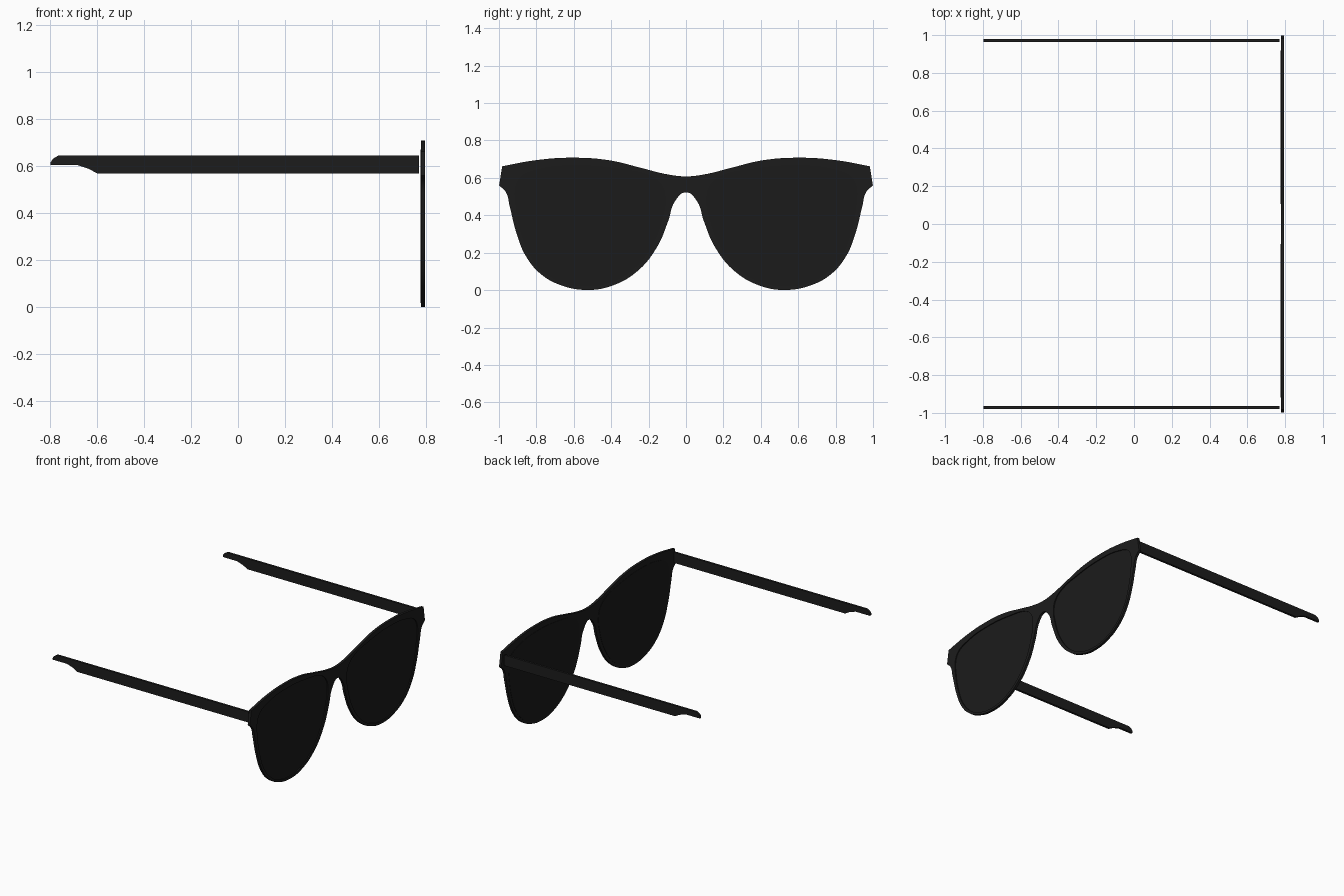
import bpy
from math import pi

if "Cube" in bpy.data.objects:
    bpy.data.objects.remove(bpy.data.objects["Cube"])

dark = bpy.data.materials.new("dark_plastic")
dark.diffuse_color = (0.012, 0.012, 0.012, 1)
dark.use_nodes = True
dark.node_tree.nodes["Principled BSDF"].inputs["Base Color"].default_value = dark.diffuse_color
tint = bpy.data.materials.new("dark_lens")
tint.diffuse_color = (0.011, 0.011, 0.011, 1)
tint.use_nodes = True
tint.node_tree.nodes["Principled BSDF"].inputs["Base Color"].default_value = tint.diffuse_color


def add_spline(curve, pts):
    """Closed smooth outline; a third value marks a sharp corner."""
    s = curve.splines.new('BEZIER')
    s.bezier_points.add(len(pts) - 1)
    s.use_cyclic_u = True
    for bp, p in zip(s.bezier_points, pts):
        bp.co = (p[0], p[1], 0)
        kind = 'VECTOR' if len(p) > 2 else 'AUTO'
        bp.handle_left_type = bp.handle_right_type = kind


def slab(name, outlines, lo, hi, rot, axis, mat):
    """Fill flat outlines and extrude them between lo and hi along a world axis."""
    cu = bpy.data.curves.new(name, 'CURVE')
    cu.dimensions = '2D'
    cu.fill_mode = 'BOTH'
    cu.resolution_u = 8
    cu.extrude = (hi - lo) / 2
    for o in outlines:
        add_spline(cu, o)
    ob = bpy.data.objects.new(name, cu)
    bpy.context.collection.objects.link(ob)
    ob.rotation_euler = rot
    ob.location[axis] = (lo + hi) / 2
    bpy.ops.object.select_all(action='DESELECT')
    ob.select_set(True)
    bpy.context.view_layer.objects.active = ob
    bpy.ops.object.convert(target='MESH')
    ob = bpy.context.object
    ob.name = name
    ob.data.materials.clear()
    ob.data.materials.append(mat)
    bpy.ops.object.shade_smooth_by_angle(angle=pi / 6)
    return ob


def mirror(pts):
    return [(-p[0],) + tuple(p[1:]) for p in reversed(pts)]


# Half outline of the front, from top centre round to the nose bridge (y, z)
half = [(0.1, 0.619), (0.235, 0.652), (0.41, 0.694), (0.61, 0.708), (0.80, 0.695),
        (0.983, 0.662, 1), (0.999, 0.56, 1), (0.962, 0.522), (0.943, 0.45), (0.905, 0.30),
        (0.855, 0.18), (0.775, 0.085), (0.665, 0.025), (0.53, 0.001), (0.40, 0.022),
        (0.265, 0.097), (0.158, 0.225), (0.095, 0.37), (0.06, 0.473)]
outer = [(0, 0.608)] + half + [(0, 0.523)] + mirror(half)

# Lens opening (y, z)
lens = [(0.108, 0.50), (0.13, 0.565), (0.19, 0.612), (0.34, 0.648), (0.61, 0.669),
        (0.78, 0.650), (0.885, 0.606), (0.914, 0.55), (0.912, 0.45), (0.882, 0.30),
        (0.835, 0.185), (0.76, 0.097), (0.66, 0.040), (0.53, 0.018), (0.41, 0.038),
        (0.285, 0.108), (0.185, 0.23), (0.125, 0.38)]
facing_x = (pi / 2, 0, pi / 2)

# Front frame and lenses
slab("front_frame", [outer, lens, mirror(lens)], 0.777, 0.795, facing_x, 0, dark)
for side, pts in (("left", lens), ("right", mirror(lens))):
    slab("lens_" + side, [pts], 0.775, 0.788, facing_x, 0, tint)

# Temple arms, side profile (x, z)
arm = [(0.770, 0.568, 1), (0.770, 0.644, 1), (-0.765, 0.644, 1), (-0.787, 0.630, 1),
       (-0.796, 0.616, 1), (-0.796, 0.604, 1), (-0.682, 0.604, 1), (-0.632, 0.587, 1),
       (-0.598, 0.568, 1)]
for side, y in (("left", 0.971), ("right", -0.971)):
    slab("temple_arm_" + side, [arm], y - 0.008, y + 0.008, (pi / 2, 0, 0), 1, dark)
